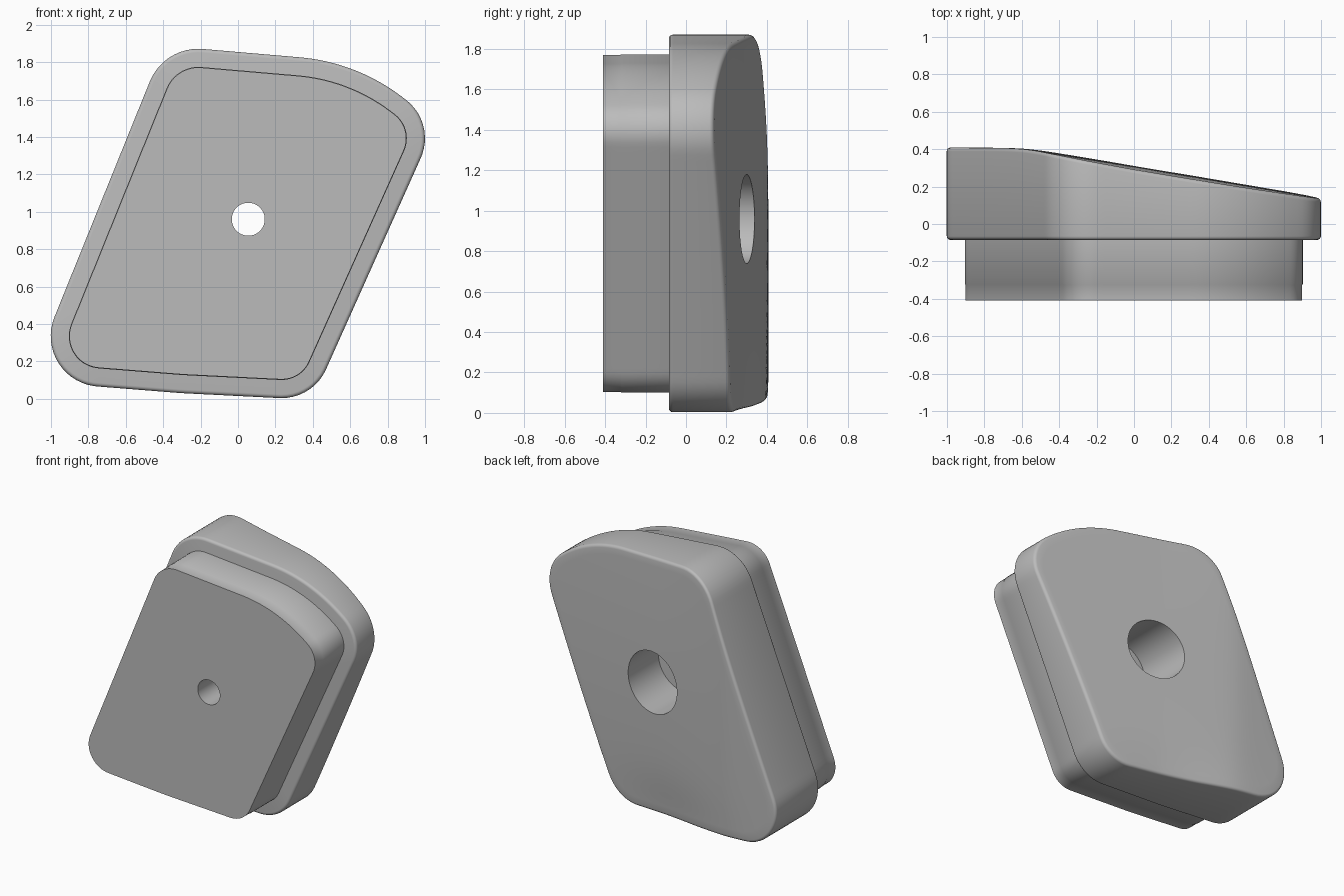
import bpy, bmesh, math
from mathutils import Vector

cube = bpy.data.objects.get("Cube")
if cube:
    bpy.data.objects.remove(cube, do_unlink=True)

N = 192
HOLE = Vector((0.055, 0.96))

# Outline corners in x, z with their rounding radius
CORNERS = [(-1.12, 0.095, 0.27), (-0.3, 0.03, 2.0), (0.398, -0.005, 0.26),
           (1.062, 1.476, 0.26), (0.629, 1.80, 1.05), (-0.394, 1.888, 0.28)]


def rounded_outline():
    pts = []
    for i, (x, z, r) in enumerate(CORNERS):
        p = Vector((x, z))
        a = (Vector(CORNERS[i - 1][:2]) - p).normalized()
        b = (Vector(CORNERS[(i + 1) % len(CORNERS)][:2]) - p).normalized()
        half = a.angle(b) / 2
        centre = p + (a + b).normalized() * r / math.sin(half)
        start = p + a * r / math.tan(half) - centre
        turn = math.pi - 2 * half
        for k in range(25):
            t = turn * k / 24
            c, s = math.cos(t), math.sin(t)
            pts.append(centre + Vector((start.x * c - start.y * s,
                                        start.x * s + start.y * c)))
    return pts


def resample(pts, count):
    lengths = [(pts[(i + 1) % len(pts)] - p).length for i, p in enumerate(pts)]
    step = sum(lengths) / count
    out, i, done = [], 0, 0.0
    for k in range(count):
        while done + lengths[i] < k * step:
            done += lengths[i]
            i += 1
        out.append(pts[i].lerp(pts[(i + 1) % len(pts)],
                               (k * step - done) / max(lengths[i], 1e-9)))
    return out


OUTLINE = resample(rounded_outline(), N)


def inset(d):
    out = []
    for i, p in enumerate(OUTLINE):
        t = (OUTLINE[(i + 1) % N] - OUTLINE[i - 1]).normalized()
        out.append(p + Vector((-t.y, t.x)) * d)
    return out


def circle(r):
    return [HOLE + (p - HOLE).normalized() * r for p in OUTLINE]


def back(p):
    """Depth of the slanted, slightly crowned back surface."""
    slope = 0.312 - 0.17 * p.x
    flat = 0.41
    soft = (slope + flat - math.sqrt((slope - flat) ** 2 + 0.0003)) / 2
    crown = 0.02 * ((p.y - 0.93) / 0.9) ** 2
    dip = 0.02 * math.exp(-((p.x + 0.1) / 0.4) ** 2 - (p.y / 0.25) ** 2)
    return soft - crown * min(1, max(0, p.x + 1)) - dip


def level(pts, y):
    return [Vector((p.x, y, p.y)) for p in pts]


def on_back(pts, drop=0.0):
    return [Vector((p.x, back(p) - drop, p.y)) for p in pts]


grey = bpy.data.materials.new("plain grey")
grey.use_nodes = True
grey.diffuse_color = (0.5, 0.5, 0.5, 1)
grey.node_tree.nodes["Principled BSDF"].inputs["Base Color"].default_value = (0.5, 0.5, 0.5, 1)


def loft(name, rings):
    """Skin a closed series of rings into a solid with a hole through it."""
    bm = bmesh.new()
    loops = [[bm.verts.new(v) for v in ring] for ring in rings]
    for j, low in enumerate(loops):
        high = loops[(j + 1) % len(loops)]
        for i in range(N):
            k = (i + 1) % N
            bm.faces.new((low[i], low[k], high[k], high[i]))
    bmesh.ops.recalc_face_normals(bm, faces=bm.faces)
    mesh = bpy.data.meshes.new(name)
    bm.to_mesh(mesh)
    bm.free()
    mesh.materials.append(grey)
    obj = bpy.data.objects.new(name, mesh)
    bpy.context.collection.objects.link(obj)
    bpy.ops.object.select_all(action='DESELECT')
    obj.select_set(True)
    bpy.context.view_layer.objects.active = obj
    bpy.ops.object.shade_smooth_by_angle(angle=math.radians(40))


# Front plug with the narrow bolt hole
loft("front_plug", [
    level(circle(0.088), -0.41), level(inset(0.1), -0.41),
    level(inset(0.1), -0.325), level(inset(0.097), -0.32),
    level(inset(0.097), -0.08), level(circle(0.088), -0.08)])

# Wide flange with rounded rims, slanted back and wide bore
R = 0.02
rings = [level(circle(0.22), -0.085)]
for k in range(5):
    a = math.pi / 2 * k / 4
    rings.append(level(inset(R * (1 - math.sin(a))), -0.085 + R * (1 - math.cos(a))))
for k in range(5):
    a = math.pi / 2 * k / 4
    rings.append(on_back(inset(R * (1 - math.cos(a))), R * (1 - math.sin(a))))
rim, bore = inset(R), circle(0.22)
for k in range(1, 17):
    rings.append(on_back([p.lerp(q, k / 16) for p, q in zip(rim, bore)]))
loft("back_flange", rings)
